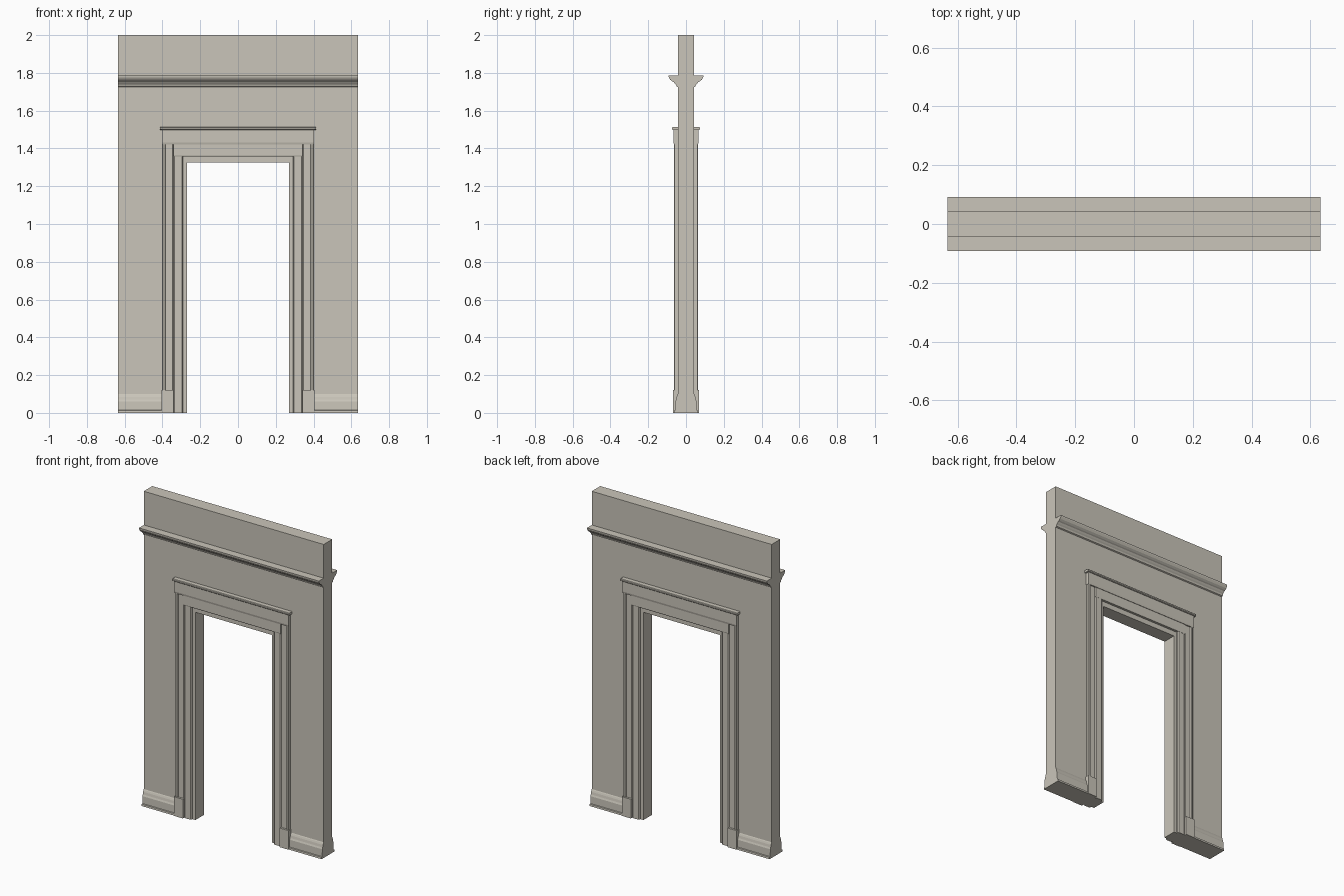
import bpy
import bmesh
from mathutils import Vector

cube = bpy.data.objects.get("Cube")
if cube:
    bpy.data.objects.remove(cube, do_unlink=True)

stone = bpy.data.materials.new("warm_grey_paint")
stone.use_nodes = True
colour = (0.59, 0.56, 0.49, 1)
stone.diffuse_color = colour
stone.node_tree.nodes["Principled BSDF"].inputs["Base Color"].default_value = colour

HALF = 0.635      # half width of the wall
FACE = 0.043      # half thickness of the wall
IN, TOP = 0.27, 1.325  # opening


def prism(name, profile, axis, start, end, mirror=(False, True)):
    """Extrude a 2D profile along an axis, mirrored across x and/or y."""
    place = {
        "x": lambda p, t: (t, p[0], p[1]),
        "y": lambda p, t: (p[0], t, p[1]),
        "z": lambda p, t: (p[0], p[1], t),
    }[axis]
    bm = bmesh.new()
    base = bm.faces.new([bm.verts.new(place(p, start)) for p in profile])
    ext = bmesh.ops.extrude_face_region(bm, geom=[base], use_keep_orig=True)
    moved = [v for v in ext["geom"] if isinstance(v, bmesh.types.BMVert)]
    shift = Vector(place((0, 0), end - start))
    bmesh.ops.translate(bm, verts=moved, vec=shift)
    bmesh.ops.recalc_face_normals(bm, faces=bm.faces)
    mesh = bpy.data.meshes.new(name)
    bm.to_mesh(mesh)
    bm.free()
    mesh.materials.append(stone)
    obj = bpy.data.objects.new(name, mesh)
    bpy.context.collection.objects.link(obj)
    if any(mirror):
        mod = obj.modifiers.new("both_sides", "MIRROR")
        mod.use_axis = (mirror[0], mirror[1], False)
        mod.use_mirror_merge = False
    return obj


# Wall with the doorway
prism("wall", [(-HALF, 0), (-HALF, 2), (HALF, 2), (HALF, 0),
               (IN, 0), (IN, TOP), (-IN, TOP), (-IN, 0)],
      "y", -FACE, FACE, (False, False))

# Cornice rail across both faces
prism("cornice_rail", [(-FACE, 1.785), (-0.092, 1.785), (-0.091, 1.776),
                       (-0.084, 1.764), (-0.074, 1.756), (-0.066, 1.752),
                       (-0.060, 1.744), (-0.054, 1.738), (-0.050, 1.728),
                       (-FACE, 1.724)], "x", -HALF, HALF)

# Baseboards beside the door casing
prism("baseboard", [(-FACE, 0), (-0.065, 0), (-0.064, 0.012), (-0.058, 0.014),
                    (-0.057, 0.06), (-0.053, 0.07), (-0.050, 0.085),
                    (-0.046, 0.095), (-FACE, 0.10)],
      "x", 0.40, HALF, (True, True))

# Moulded side casings: raised outer bead, flat band, inner band
prism("side_casing", [(0.40, -FACE), (0.40, -0.060), (0.396, -0.063),
                      (0.387, -0.063), (0.383, -0.055), (0.347, -0.055),
                      (0.342, -0.050), (0.342, -FACE)],
      "z", 0, 1.42, (True, True))
prism("inner_band", [(0.342, -FACE), (0.342, -0.052), (0.336, -0.057),
                     (0.296, -0.057), (0.290, -0.052), (0.290, -FACE)],
      "z", 0, 1.357, (True, True))

# Plinth blocks
prism("plinth_block", [(0.342, -FACE), (0.342, -0.068),
                       (0.405, -0.068), (0.405, -FACE)],
      "z", 0, 0.122, (True, True))

# Lintel: lower band, frieze and cap
prism("lintel_band", [(-FACE, 1.357), (-0.058, 1.357), (-0.060, 1.362),
                      (-0.060, 1.42), (-FACE, 1.42)], "x", -0.342, 0.342)
prism("lintel_frieze", [(-FACE, 1.42), (-0.063, 1.42), (-0.066, 1.432),
                        (-0.066, 1.50), (-FACE, 1.50)], "x", -0.402, 0.402)
prism("lintel_cap", [(-FACE, 1.498), (-0.070, 1.498), (-0.074, 1.502),
                     (-0.074, 1.510), (-0.071, 1.513), (-FACE, 1.513)],
      "x", -0.413, 0.413)
